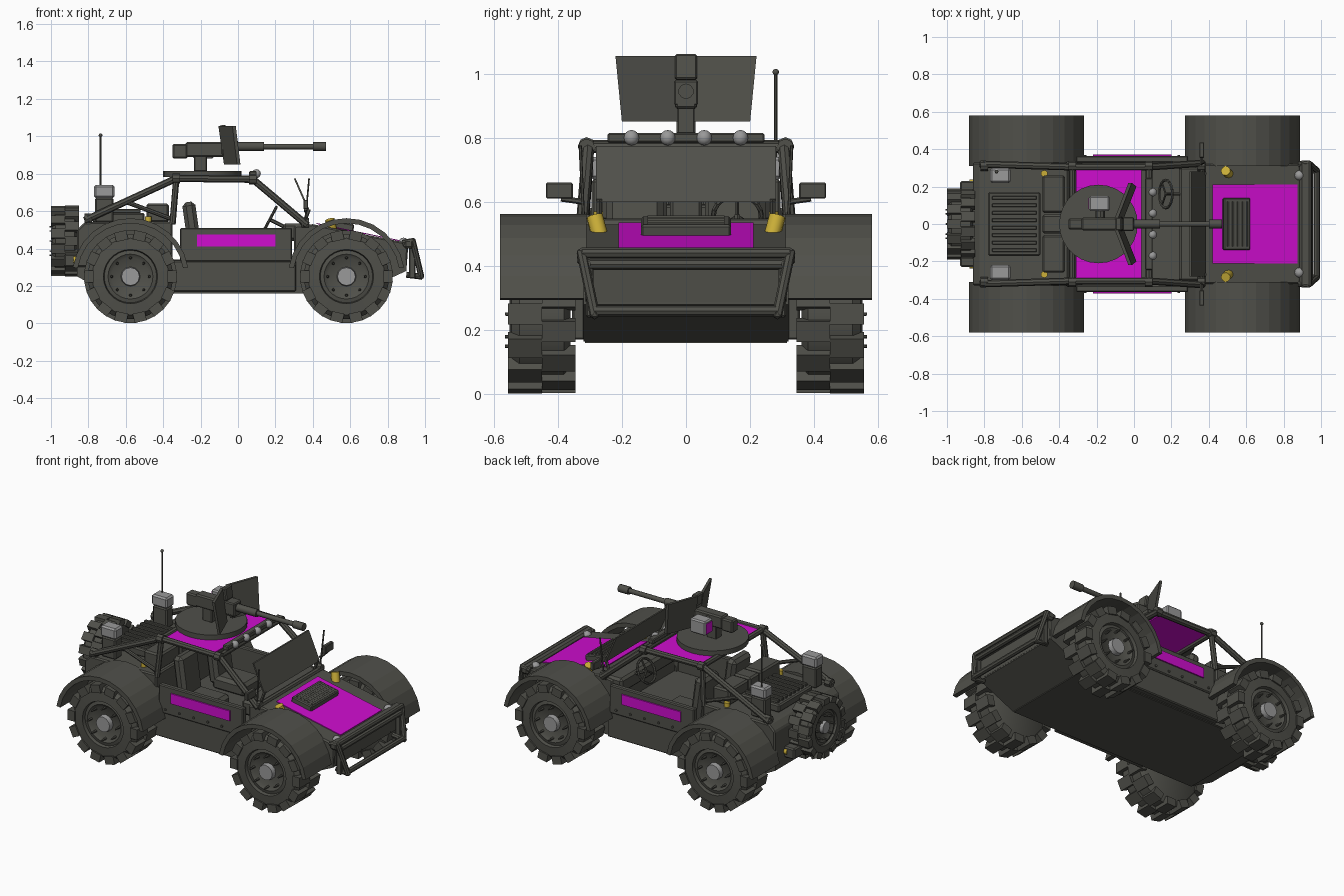
import bpy, bmesh, math
from mathutils import Matrix, Vector

old = bpy.data.objects.get("Cube")
if old:
    bpy.data.objects.remove(old, do_unlink=True)


def material(name, rgb):
    m = bpy.data.materials.new(name)
    m.use_nodes = True
    m.diffuse_color = (*rgb, 1)
    m.node_tree.nodes["Principled BSDF"].inputs["Base Color"].default_value = (*rgb, 1)
    return m


DARK = material("dark_olive_grey", (0.08, 0.08, 0.068))
PINK = material("magenta", (0.62, 0.004, 0.62))
PALE = material("light_grey", (0.32, 0.32, 0.32))
GOLD = material("amber", (0.6, 0.43, 0.04))


def finish(name, bm, mat, bevel=0.0, smooth=False):
    bmesh.ops.recalc_face_normals(bm, faces=bm.faces)
    me = bpy.data.meshes.new(name)
    bm.to_mesh(me)
    bm.free()
    me.materials.append(mat)
    ob = bpy.data.objects.new(name, me)
    bpy.context.collection.objects.link(ob)
    if bevel:
        mod = ob.modifiers.new("bevel", "BEVEL")
        mod.width, mod.segments, mod.limit_method = bevel, 1, "ANGLE"
    if smooth:
        bpy.ops.object.select_all(action="DESELECT")
        ob.select_set(True)
        bpy.context.view_layer.objects.active = ob
        bpy.ops.object.shade_smooth_by_angle(angle=math.radians(40))
    return ob


def box(name, mat, x, y, z, bevel=0.0, tilt=0.0):
    """Box from (min, max) ranges, tilted about the y axis through its centre."""
    c = Vector([sum(r) / 2 for r in (x, y, z)])
    size = [r[1] - r[0] for r in (x, y, z)]
    bm = bmesh.new()
    bmesh.ops.create_cube(bm, size=1, matrix=Matrix.Translation(c)
                          @ Matrix.Rotation(math.radians(tilt), 4, "Y") @ Matrix.Diagonal((*size, 1)))
    return finish(name, bm, mat, bevel)


def rod_into(bm, a, b, r, n=10, r2=None):
    a, b = Vector(a), Vector(b)
    rot = (b - a).to_track_quat("Z", "Y").to_matrix().to_4x4()
    bmesh.ops.create_cone(bm, cap_ends=True, segments=n, radius1=r, radius2=r2 or r,
                          depth=(b - a).length, matrix=Matrix.Translation((a + b) / 2) @ rot)


def rod(name, mat, a, b, r, n=10, r2=None):
    bm = bmesh.new()
    rod_into(bm, a, b, r, n, r2)
    return finish(name, bm, mat, smooth=True)


def tube(name, mat, pts, r, n=8):
    """Bent tube with round joints."""
    bm = bmesh.new()
    for a, b in zip(pts, pts[1:]):
        rod_into(bm, a, b, r, n)
    for p in pts[1:-1]:
        bmesh.ops.create_icosphere(bm, subdivisions=1, radius=r * 1.08, matrix=Matrix.Translation(p))
    return finish(name, bm, mat, smooth=True)


def side_profile(name, mat, pts, y0, y1, bevel=0.0):
    """Extrude an x-z outline across y."""
    bm = bmesh.new()
    face = bm.faces.new([bm.verts.new((x, y0, z)) for x, z in pts])
    ext = bmesh.ops.extrude_face_region(bm, geom=[face])
    moved = [v for v in ext["geom"] if isinstance(v, bmesh.types.BMVert)]
    bmesh.ops.translate(bm, verts=moved, vec=(0, y1 - y0, 0))
    return finish(name, bm, mat, bevel)


def ball(name, mat, p, r):
    bm = bmesh.new()
    bmesh.ops.create_uvsphere(bm, u_segments=12, v_segments=8, radius=r, matrix=Matrix.Translation(p))
    return finish(name, bm, mat, smooth=True)


# Wheels: local z points outward
def wheel(name, place):
    bm = bmesh.new()
    outline = [(0, -.09), (.2, -.09), (.228, -.07), (.228, .07), (.205, .095), (.145, .1),
               (.14, .08), (.12, .085), (.1, .07), (0, .07)]
    vs = [bm.verts.new((r, 0, z)) for r, z in outline]
    edges = [bm.edges.new(p) for p in zip(vs, vs[1:])]
    bmesh.ops.spin(bm, geom=vs + edges, cent=(0, 0, 0), axis=(0, 0, 1), angle=math.tau, steps=28)
    bmesh.ops.remove_doubles(bm, verts=bm.verts, dist=0.0005)
    tyre = finish(name + "_tyre", bm, DARK, smooth=True)
    bm = bmesh.new()
    for row in (0, 1):
        for i in range(14):
            turn = Matrix.Rotation(math.tau * (i + row / 2) / 14, 4, "Z")
            shift = Matrix.Translation((.222, 0, .0525 - row * .105))
            bmesh.ops.create_cube(bm, size=1, matrix=turn @ shift @ Matrix.Diagonal((.05, .066, .105, 1)))
    treads = finish(name + "_treads", bm, DARK)
    bm = bmesh.new()
    for i in range(8):
        x, y = .1 * math.cos(math.tau * i / 8), .1 * math.sin(math.tau * i / 8)
        rod_into(bm, (x, y, .06), (x, y, .115), .009, 6, .005)
    bolts = finish(name + "_bolts", bm, DARK)
    hub = rod(name + "_hub", PALE, (0, 0, .05), (0, 0, .1), .055, 12, .048)
    for ob in (tyre, treads, bolts, hub):
        ob.matrix_world = place


def fender(name, cx, s):
    angles = [math.radians(9 + 162 * i / 12) for i in range(13)]
    arc = [(cx + r * math.cos(a), .25 + r * math.sin(a))
           for r, seq in ((.312, angles), (.285, angles[::-1])) for a in seq]
    side_profile(name, DARK, arc, s * .31, s * .58)


for s, side in ((1, "left"), (-1, "right")):
    for cx, end in ((.58, "front"), (-.575, "rear")):
        wheel(f"{end}_{side}_wheel", Matrix.Translation((cx, s * .45, .25))
              @ Matrix.Rotation(-s * math.pi / 2, 4, "X"))
        fender(f"{end}_{side}_fender", cx, s)
wheel("spare_wheel", Matrix.Translation((-.925, 0, .44)) @ Matrix.Rotation(-math.pi / 2, 4, "Y")
      @ Matrix.Diagonal((.76, .76, .72, 1)))

# Hull, nose and tail
side_profile("lower_hull", DARK, [(-.7, .165), (.65, .165), (.9, .28), (.9, .34), (-.86, .34), (-.86, .25)], -.32, .32)
side_profile("nose", DARK, [(.3, .3), (.3, .52), (.4, .53), (.88, .435), (.91, .41), (.9, .28)], -.32, .32, .008)
side_profile("tail", DARK, [(-.35, .3), (-.35, .545), (-.82, .54), (-.86, .5), (-.86, .3)], -.33, .33, .008)
box("rear_carrier", DARK, (-.93, -.85), (-.23, .23), (.3, .37), .008)
box("belly_plate", DARK, (-.7, .65), (-.315, .315), (.16, .175))

# Hood panel, vent and its slats
side_profile("hood_panel", PINK, [(.42, .531), (.42, .536), (.875, .442), (.875, .437)], -.21, .21)
box("hood_vent", DARK, (.475, .62), (-.14, .14), (.5, .542), .006, 11)
for i in range(5):
    x = .497 + i * .026
    box("vent_slat", DARK, (x, x + .012), (-.12, .12), (.54 - i * .005, .556 - i * .005), 0, 35)

# Bull bar
for s in (1, -1):
    tube("bull_bar_side", DARK, [(.88, s * .32, .43), (.935, s * .325, .44), (.98, s * .285, .25), (.9, s * .285, .26)], .016)
    box("bull_bar_bracket", DARK, (.915, .95), (s * .3 - .012, s * .3 + .012), (.24, .42), .005)
    ball("headlight", PALE, (.885, s * .26, .43), .028)
    rod("hood_lamp", GOLD, (.51, s * .265, .48), (.49, s * .285, .555), .026, 10)
    rod("tail_lamp", GOLD, (-.85, s * .22, .34), (-.88, s * .22, .34), .02)
    rod("deck_lamp", GOLD, (-.48, s * .27, .54), (-.48, s * .27, .57), .018)
for x, y, z in ((.935, .325, .44), (.94, .3, .405), (.978, .285, .26)):
    rod("bull_bar_rail", DARK, (x, -y, z), (x, y, z), .017, 8)
box("bumper", DARK, (.885, .94), (-.34, .34), (.4, .45), .012)

# Doors, sills, seats
for s in (1, -1):
    box("door", DARK, (-.31, .29), (s * .345 - .018, s * .345 + .018), (.33, .51), .006)
    box("sill", DARK, (-.35, .31), (s * .335 - .02, s * .335 + .02), (.17, .335), .006)
    box("door_plate", PINK, (-.22, .2), (s * .367 - .004, s * .367 + .004), (.41, .475))
    for i in range(6):
        x = -.26 + i * .1
        rod("sill_rivet", DARK, (x, s * .35, .36), (x, s * .37, .36), .008, 6)
    box("seat_back", DARK, (-.28, -.21), (s * .16 - .09, s * .16 + .09), (.36, .65), .02, -8)
    box("seat_base", DARK, (-.24, .0), (s * .16 - .09, s * .16 + .09), (.33, .42), .02)
box("dashboard", DARK, (.24, .38), (-.31, .31), (.44, .535), .015)

# Steering wheel
bm = bmesh.new()
n = 20
aim = Matrix.Translation((.17, .16, .555)) @ Matrix.Rotation(math.radians(-62), 4, "Y")
ring = [aim @ Vector((.075 * math.cos(math.tau * i / n), .075 * math.sin(math.tau * i / n), 0)) for i in range(n + 1)]
for a, b in zip(ring, ring[1:]):
    rod_into(bm, a, b, .008, 6)
for i in (0, 7, 13):
    rod_into(bm, ring[i], aim @ Vector((0, 0, 0)), .006, 6)
rod_into(bm, aim @ Vector((0, 0, 0)), (.28, .16, .5), .01, 6)
finish("steering_wheel", bm, DARK)

# Roll cage
for s in (1, -1):
    y = s * .305
    tube("cage_side", DARK, [(-.82, s * .32, .55), (-.33, y, .775), (.08, y, .77), (.37, s * .325, .525)], .019)
    tube("cage_pillar", DARK, [(-.33, y, .775), (-.35, s * .32, .53)], .017)
    tube("cage_brace", DARK, [(-.6, s * .315, .65), (-.36, s * .31, .56)], .012)
    for x, z in ((-.33, .775), (.08, .77), (.36, .535), (-.8, .56)):
        rod("cage_clamp", DARK, (x - .02, s * .31, z), (x + .02, s * .31, z), .027, 8)
for x, y, z in ((-.33, .305, .775), (.08, .305, .77), (.365, .32, .53)):
    rod("cage_crossbar", DARK, (x, -y, z), (x, y, z), .018, 8)
box("roof_panel", PINK, (-.31, .04), (-.295, .295), (.772, .78))

# Windshield and mirrors
side_profile("windshield", DARK, [(.375, .6), (.385, .6), (.308, .775), (.298, .775)], -.28, .28)
for s in (1, -1):
    rod("windshield_stay", DARK, (.38, s * .27, .61), (.35, s * .27, .53), .01, 6)
    rod("mirror_arm", DARK, (.36, s * .32, .6), (.36, s * .39, .61), .009, 6)
    box("mirror", DARK, (.35, .375), (s * .395 - .042, s * .395 + .042), (.61, .66), .004)
    rod("windshield_peg", DARK, (.36, s * .32, .55), (.38, s * .33, .775), .005, 6)

# Light bar
box("light_bar", DARK, (.06, .1), (-.245, .245), (.785, .815), .005)
for y in (-.17, -.057, .057, .17):
    ball("roof_lamp", PALE, (.098, y, .8), .024)

# Rear deck: engine cover, crates, canisters, antenna
box("engine_cover", DARK, (-.78, -.5), (-.17, .17), (.54, .59), .008)
for i in range(8):
    y = -.14 + i * .04
    box("cover_slat", DARK, (-.76, -.52), (y - .01, y + .01), (.588, .61), .004)
for y, w in ((-.16, .1), (.16, .1), (0, .05)):
    box("deck_crate", DARK, (-.49, -.37), (y - w, y + w), (.54, .64), .01)
for s in (1, -1):
    box("canister", DARK, (-.765, -.665), (s * .26 - .035, s * .26 + .035), (.54, .67), .008)
    box("canister_cap", PALE, (-.77, -.66), (s * .26 - .04, s * .26 + .04), (.67, .74), .01)
rod("antenna", DARK, (-.735, .28, .74), (-.735, .28, 1.0), .005, 6)
ball("antenna_tip", DARK, (-.735, .28, 1.005), .01)

# Turret and gun
rod("turret_ring", DARK, (-.19, 0, .783), (-.19, 0, .815), .21, 28)
box("gun_pedestal", DARK, (-.235, -.165), (-.03, .03), (.81, .9), .006)
box("gun_receiver", DARK, (-.28, 0), (-.035, .035), (.89, .97), .008)
box("gun_grip", DARK, (-.35, -.27), (-.03, .03), (.88, .96), .008)
box("ammo_box", PALE, (-.24, -.13), (.07, .15), (.88, .97), .008)
box("ammo_box_label", PINK, (-.244, -.238), (.08, .14), (.89, .955))
rod("ammo_feed", DARK, (-.18, .02, .93), (-.18, .08, .93), .025, 8)
rod("gun_sleeve", DARK, (0, 0, .945), (.14, 0, .945), .024, 10)
rod("gun_barrel", DARK, (.1, 0, .945), (.47, 0, .945), .015, 10)
rod("gun_muzzle", DARK, (.4, 0, .945), (.47, 0, .945), .024, 10)
box("shield_centre", DARK, (-.095, -.06), (-.035, .035), (.98, 1.06), .006, -8)
box("gun_mount", DARK, (-.09, .0), (-.038, .038), (.9, .98), .006)

# Gun shield wings, swept forward and leaning back
for s in (1, -1):
    bm = bmesh.new()
    outline = [(-.075, .025, .85), (-.005, .2, .85), (-.03, .22, 1.055), (-.105, .025, 1.055)]
    face = bm.faces.new([bm.verts.new((x, s * y, z)) for x, y, z in outline])
    ext = bmesh.ops.extrude_face_region(bm, geom=[face])
    bmesh.ops.translate(bm, verts=[v for v in ext["geom"] if isinstance(v, bmesh.types.BMVert)], vec=(.018, 0, 0))
    finish("shield_wing", bm, DARK)
